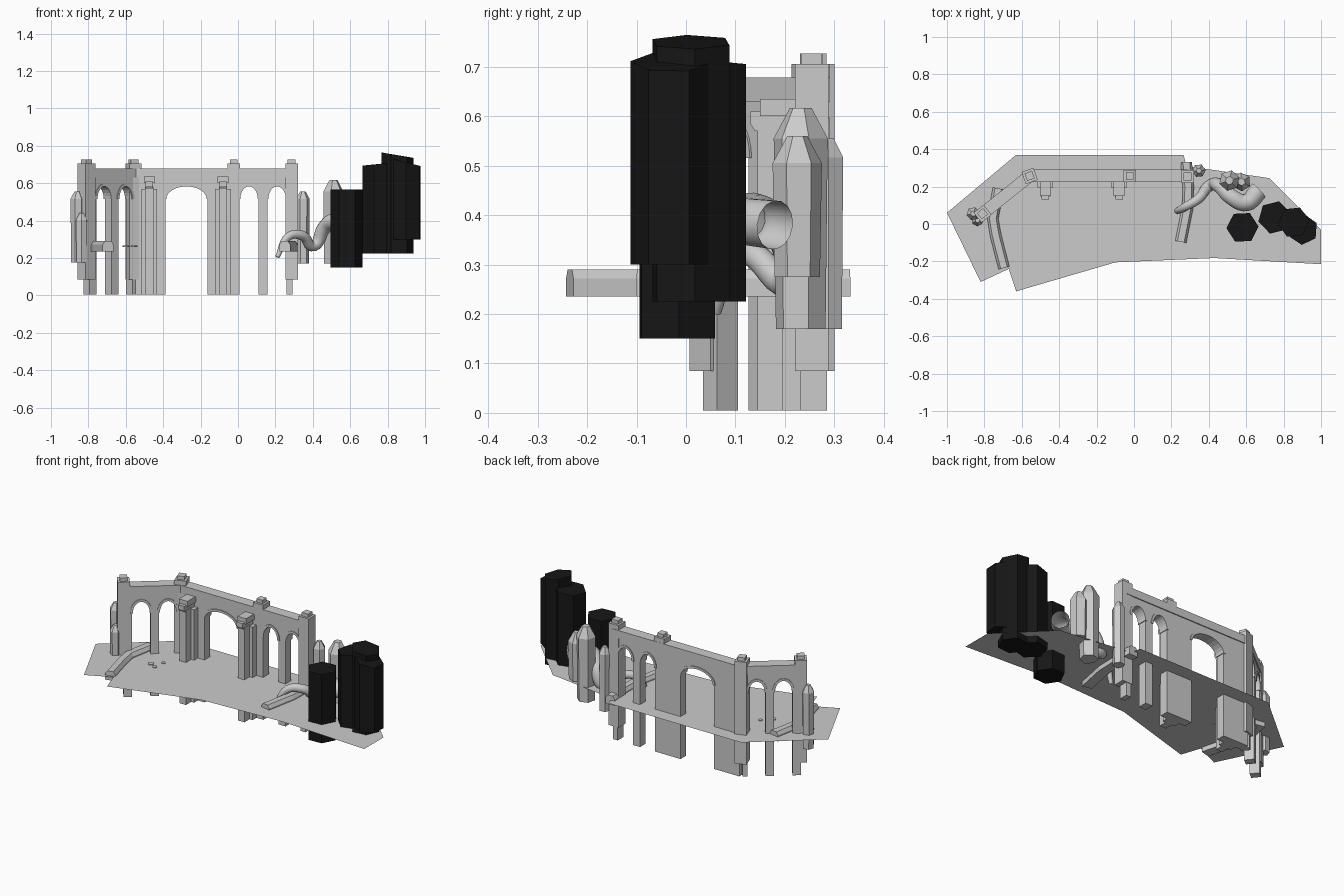
import bpy, bmesh, math
from mathutils import Matrix, Vector

if "Cube" in bpy.data.objects:
    bpy.data.objects.remove(bpy.data.objects["Cube"])

FLOOR = 0.263
black = bpy.data.materials.new("black_stone")
black.diffuse_color = (0.008, 0.008, 0.008, 1)
black.use_nodes = True
black.node_tree.nodes["Principled BSDF"].inputs["Base Color"].default_value = black.diffuse_color


def finish(name, bm, matrix=Matrix(), mat=None):
    bmesh.ops.recalc_face_normals(bm, faces=bm.faces)
    me = bpy.data.meshes.new(name)
    bm.to_mesh(me)
    bm.free()
    ob = bpy.data.objects.new(name, me)
    ob.matrix_world = matrix
    bpy.context.collection.objects.link(ob)
    if mat:
        me.materials.append(mat)
    return ob


def prism(name, pts, vec, matrix=Matrix(), mat=None):
    """Extrude a closed outline of 3D points along a vector."""
    bm = bmesh.new()
    f = bm.faces.new([bm.verts.new(p) for p in pts])
    r = bmesh.ops.extrude_face_region(bm, geom=[f], use_keep_orig=True)
    vs = [g for g in r["geom"] if isinstance(g, bmesh.types.BMVert)]
    bmesh.ops.translate(bm, verts=vs, vec=vec)
    return finish(name, bm, matrix, mat)


def box(name, x, y, z, matrix=Matrix()):
    return prism(name, [(x[0], y[0], z[0]), (x[1], y[0], z[0]), (x[1], y[1], z[0]), (x[0], y[1], z[0])],
                 (0, 0, z[1] - z[0]), matrix)


# Arched wall: comb-shaped outline along local x, with beam and raised arch bands
SPRING, APEX = 0.515, 0.583


def arc(a, b, grow=0.0, n=12):
    c, h = (a + b) / 2, (b - a) / 2
    return [(c - (h + grow) * math.cos(math.pi * i / n),
             SPRING + (APEX - SPRING + grow) * math.sin(math.pi * i / n)) for i in range(n + 1)]


def arcade(name, length, openings, matrix):
    t = 0.027
    pts = [(0, 0.005)]
    for a, b in openings:
        pts += [(a, 0.005), (a, SPRING)] + arc(a + 0.004, b - 0.004) + [(b, SPRING), (b, 0.005)]
    pts += [(length, 0.005), (length, 0.65), (0, 0.65)]
    prism(name + "_wall", [(x, -t, z) for x, z in pts], (0, 2 * t, 0), matrix)
    box(name + "_beam", (0, length), (-0.033, 0.033), (0.63, 0.678), matrix)
    for i, (a, b) in enumerate(openings):
        band = arc(a + 0.004, b - 0.004) + arc(a + 0.004, b - 0.004, 0.014)[::-1]
        prism(f"{name}_arch_band_{i}", [(x, -t - 0.005, z) for x, z in band], (0, 2 * t + 0.01, 0), matrix)


LEFT, MID = Vector((-0.81, 0.055)), Vector((-0.558, 0.257))
ang = math.atan2(MID.y - LEFT.y, MID.x - LEFT.x)
m_side = Matrix.Translation((LEFT.x, LEFT.y, 0)) @ Matrix.Rotation(ang, 4, 'Z')
m_main = Matrix.Translation((MID.x, 0.258, 0))
arcade("side", (MID - LEFT).length, [(0.046, 0.148), (0.196, 0.294)], m_side)
arcade("main", 0.85, [(x0 - MID.x, x1 - MID.x) for x0, x1 in
                      [(-0.388, -0.163), (0.008, 0.11), (0.158, 0.26)]], m_main)


# Corner piers with small caps
def pier(name, x, y, rot, w=0.034, z0=0.085):
    m = Matrix.Translation((x, y, 0)) @ Matrix.Rotation(rot, 4, 'Z')
    box(name, (-w, w), (-w, w), (z0, 0.706), m)
    c = w * 0.62
    box(name + "_cap", (-c, c), (-c, c), (0.706, 0.727), m)


pier("left_pier", LEFT.x, LEFT.y, ang)
pier("corner_pier", MID.x, MID.y, ang / 2)
pier("right_pier", 0.287, 0.254, 0, 0.034)
pier("roof_post", -0.022, 0.257, 0, 0.033, 0.65)

# Buttresses: stepped shaft with a bracket head
for i, x in enumerate((-0.474, -0.08)):
    m = Matrix.Translation((x, 0, 0))
    box(f"buttress_base_{i}", (-0.042, 0.042), (0.195, 0.24), (0.005, 0.57), m)
    box(f"buttress_shaft_{i}", (-0.022, 0.022), (0.145, 0.2), (0.005, 0.58), m)
    box(f"buttress_head_{i}", (-0.029, 0.029), (0.15, 0.24), (0.60, 0.635), m)
    prism(f"buttress_bracket_{i}", [(-0.02, 0.235, 0.57), (-0.02, 0.14, 0.57), (-0.02, 0.13, 0.585),
                                    (-0.02, 0.13, 0.61), (-0.02, 0.235, 0.61)], (0.04, 0, 0), m)

# Ground sheet
bm = bmesh.new()
outline = [(-1, 0.06), (-0.82, -0.31), (-0.67, -0.24), (-0.63, -0.36), (-0.1, -0.205), (0.43, -0.182),
           (1, -0.215), (1, -0.03), (0.725, 0.245), (0.28, 0.31), (0.265, 0.37), (-0.63, 0.37)]
bm.faces.new([bm.verts.new((x, y, FLOOR)) for x, y in outline])
finish("ground", bm)


# Low kerbs: bent paths with a bevelled cross-section
def kerb(name, path):
    prof = [(-0.03, 0.235), (0.03, 0.235), (0.03, 0.272), (0.018, 0.29), (-0.018, 0.29), (-0.03, 0.272)]
    bm = bmesh.new()
    rings = []
    for i, p in enumerate(path):
        d = (Vector(path[min(i + 1, len(path) - 1)]) - Vector(path[max(i - 1, 0)])).normalized()
        rings.append([bm.verts.new((p[0] + d.y * u, p[1] - d.x * u, z)) for u, z in prof])
    for a, b in zip(rings, rings[1:]):
        for j in range(6):
            bm.faces.new((a[j], a[(j + 1) % 6], b[(j + 1) % 6], b[j]))
    bm.faces.new(rings[0])
    bm.faces.new(rings[-1])
    finish(name, bm)


kerb("left_kerb", [(-0.695, -0.235), (-0.74, -0.06), (-0.755, 0.03), (-0.725, 0.19)])
kerb("right_kerb", [(0.25, -0.095), (0.287, 0.09), (0.29, 0.2), (0.28, 0.33)])


# Six-sided pieces: black columns (sloping top) and pale crystals (faceted point)
def hexagon(r, z, rot):
    return [Vector((r * math.cos(rot + i * math.pi / 3), r * math.sin(rot + i * math.pi / 3), z)) for i in range(6)]


def column(name, x, y, r, z0, z1, rot, slope):
    bm = bmesh.new()
    lo = [bm.verts.new(p) for p in hexagon(r, z0, rot)]
    hi = [bm.verts.new(p + Vector((0, 0, slope * p.x))) for p in hexagon(r, z1, rot)]
    for i in range(6):
        bm.faces.new((lo[i], lo[(i + 1) % 6], hi[(i + 1) % 6], hi[i]))
    bm.faces.new(lo)
    bm.faces.new(hi)
    finish(name, bm, Matrix.Translation((x, y, 0)), black)


for i, c in enumerate([(0.58, -0.018, 0.086, 0.15, 0.567, 0.05, 0.0),
                       (0.752, 0.035, 0.09, 0.225, 0.703, 0.25, 0.1),
                       (0.853, 0.01, 0.085, 0.225, 0.75, 0.1, -0.17),
                       (0.903, -0.03, 0.082, 0.30, 0.71, 0.45, -0.25)]):
    column(f"black_column_{i}", *c)


def crystal(name, x, y, r, z0, z1, rot):
    bm = bmesh.new()
    h = r * 1.1
    rings = [[bm.verts.new(p) for p in hexagon(rr, z, rot)] for rr, z in ((r * 0.92, z0), (r, z1 - h), (r * 0.4, z1))]
    for a, b in zip(rings, rings[1:]):
        for i in range(6):
            bm.faces.new((a[i], a[(i + 1) % 6], b[(i + 1) % 6], b[i]))
    bm.faces.new(rings[0])
    bm.faces.new(rings[-1])
    finish(name, bm, Matrix.Translation((x, y, 0)))


for i, c in enumerate([(-0.86, 0.055, 0.036, 0.175, 0.556, 0.2), (-0.837, 0.02, 0.033, 0.175, 0.44, 0.5),
                       (0.51, 0.232, 0.056, 0.17, 0.617, 0.3), (0.575, 0.225, 0.05, 0.275, 0.56, 0.6),
                       (0.347, 0.285, 0.036, 0.17, 0.556, 0.1)]):
    crystal(f"crystal_{i}", *c)

# Winding tapered tube with an open end
cu = bpy.data.curves.new("winding_tube", 'CURVE')
cu.dimensions = '3D'
cu.bevel_depth = 1.0
cu.bevel_resolution = 5
cu.resolution_u = 6
path = [(0.21, 0.06, 0.205, 0.012), (0.27, 0.09, 0.315, 0.022), (0.345, 0.135, 0.32, 0.026),
        (0.405, 0.205, 0.265, 0.03), (0.46, 0.2, 0.36, 0.038), (0.52, 0.145, 0.4, 0.043),
        (0.6, 0.115, 0.39, 0.047), (0.668, 0.18, 0.38, 0.05)]
sp = cu.splines.new('BEZIER')
sp.bezier_points.add(len(path) - 1)
for bp, (x, y, z, r) in zip(sp.bezier_points, path):
    bp.co = (x, y, z)
    bp.radius = r
    bp.handle_left_type = bp.handle_right_type = 'AUTO'
tube = bpy.data.objects.new("winding_tube", cu)
bpy.context.collection.objects.link(tube)

# Flat pebbles on the ground
for i, (x, y, r) in enumerate([(-0.6, 0.02, 0.018), (-0.56, 0.0, 0.014), (-0.55, 0.07, 0.012)]):
    prism(f"pebble_{i}", [p + Vector((x, y, 0)) for p in hexagon(r, FLOOR - 0.004, i)], (0, 0, 0.008))
